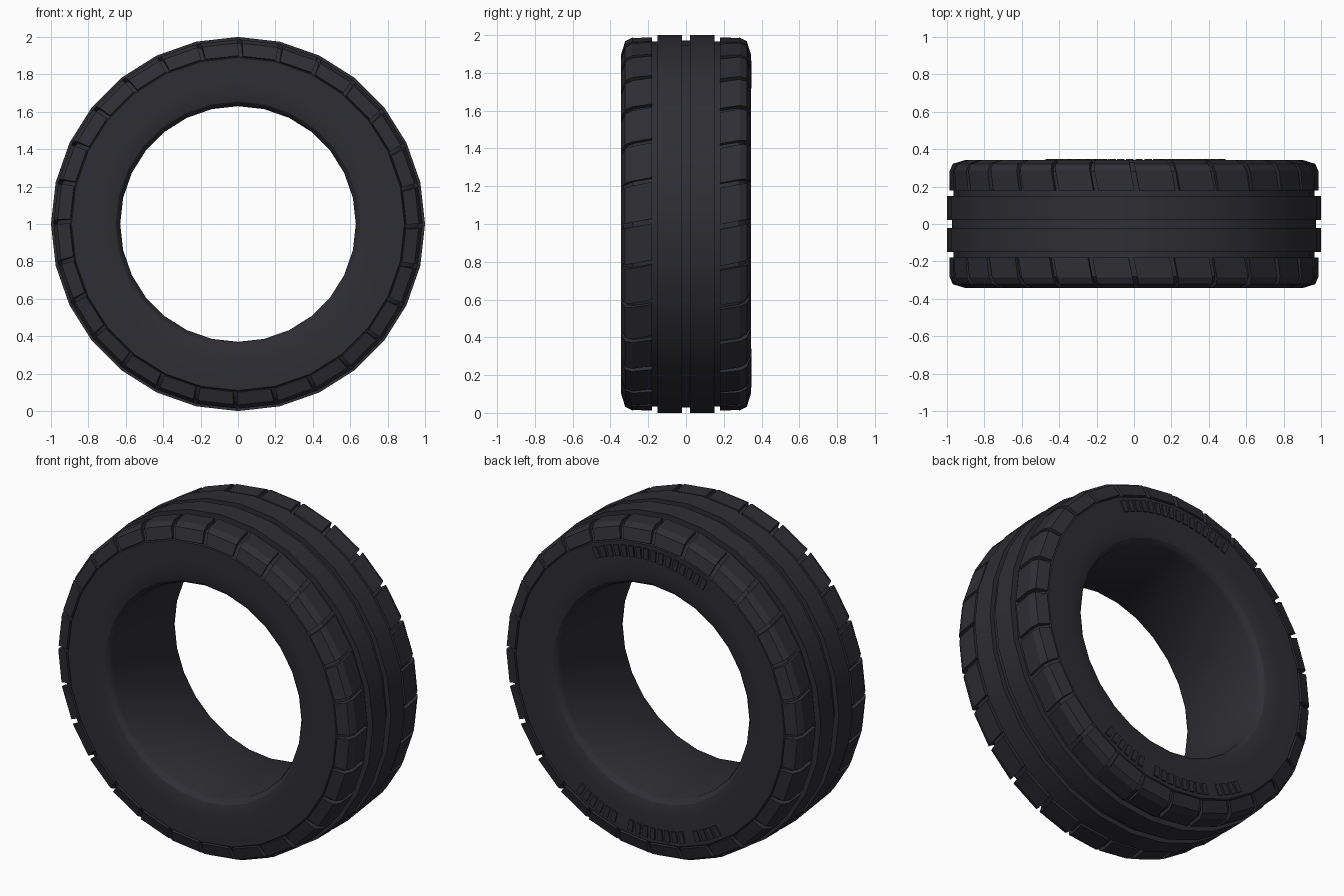
import bpy, bmesh
from math import cos, sin, pi, radians

cube = bpy.data.objects.get("Cube")
if cube:
    bpy.data.objects.remove(cube, do_unlink=True)

SIDES = 28
STEP = 2 * pi / SIDES

rubber = bpy.data.materials.new("dark_rubber")
rubber.use_nodes = True
colour = (0.027, 0.027, 0.034, 1)
rubber.diffuse_color = colour
bsdf = rubber.node_tree.nodes["Principled BSDF"]
bsdf.inputs["Base Color"].default_value = colour
bsdf.inputs["Roughness"].default_value = 0.8


def polar(r, a, y):
    return (r * cos(a), y, 1 + r * sin(a))


def faceted(r, a, middle):
    """Point lying on the flat facet centred on the angle middle."""
    return r * cos(STEP / 2) / cos(a - middle)


def finish(bm, name):
    bmesh.ops.recalc_face_normals(bm, faces=bm.faces)
    mesh = bpy.data.meshes.new(name)
    bm.to_mesh(mesh)
    bm.free()
    mesh.materials.append(rubber)
    obj = bpy.data.objects.new(name, mesh)
    bpy.context.collection.objects.link(obj)
    bpy.ops.object.select_all(action="DESELECT")
    obj.select_set(True)
    bpy.context.view_layer.objects.active = obj
    bpy.ops.object.shade_smooth_by_angle(angle=radians(25))
    return obj


def bridge(bm, rings, closed):
    """Skin a row of closed rings; cap the ends unless the row is closed."""
    pairs = list(zip(rings, rings[1:] + rings[:1]))
    for a, b in pairs if closed else pairs[:-1]:
        for i in range(len(a)):
            j = (i + 1) % len(a)
            bm.faces.new((a[i], a[j], b[j], b[i]))
    if not closed:
        bm.faces.new(rings[0])
        bm.faces.new(rings[-1])


# Tyre body: half section (radius, y) from bore to centre groove, mirrored
half = [(0.63, 0.29), (0.638, 0.31), (0.655, 0.326), (0.69, 0.336), (0.75, 0.34),
        (0.89, 0.34), (0.895, 0.33), (0.945, 0.305), (0.965, 0.28), (0.965, 0.15),
        (1.0, 0.15), (1.0, 0.022), (0.972, 0.022)]
section = half + [(r, -y) for r, y in reversed(half)]
bm = bmesh.new()
rings = [[bm.verts.new(polar(r, k * STEP, y)) for r, y in section]
         for k in range(SIDES)]
bridge(bm, rings, True)
finish(bm, "tyre_body")

# Shoulder tread blocks, with slanted gaps between them
block = [(0.987, 0.18), (0.987, 0.285), (0.968, 0.322), (0.90, 0.343),
         (0.89, 0.31), (0.94, 0.28), (0.94, 0.18)]
GAP = 0.013
for side, name in ((-1, "front_tread_blocks"), (1, "back_tread_blocks")):
    bm = bmesh.new()
    for k in range(SIDES):
        middle = (k + 0.5) * STEP
        ends = []
        for end in (-1, 1):
            ring = []
            for r, y in block:
                slant = side * (y - 0.26) * 0.2
                a = middle + end * (STEP / 2 - GAP) + slant
                ring.append(bm.verts.new(polar(faceted(r, a, middle), a, side * y)))
            ends.append(ring)
        bridge(bm, ends, False)
    finish(bm, name)

# Raised rib groups on the back sidewall: (centre angle, number of ribs)
PITCH = radians(3.35)
groups = {"upper_sidewall_ribs": (90, 16), "lower_left_sidewall_ribs": (295, 6),
          "lower_middle_sidewall_ribs": (267, 8), "lower_right_sidewall_ribs": (243, 4)}
for name, (centre, count) in groups.items():
    bm = bmesh.new()
    for i in range(count):
        a = radians(centre) + (i - (count - 1) / 2) * PITCH
        ends = []
        for da in (-PITCH * 0.32, PITCH * 0.32):
            ends.append([bm.verts.new(polar(r, a + da, y))
                         for r, y in ((0.8, 0.33), (0.8, 0.348), (0.865, 0.348), (0.865, 0.33))])
        bridge(bm, ends, False)
    finish(bm, name)
